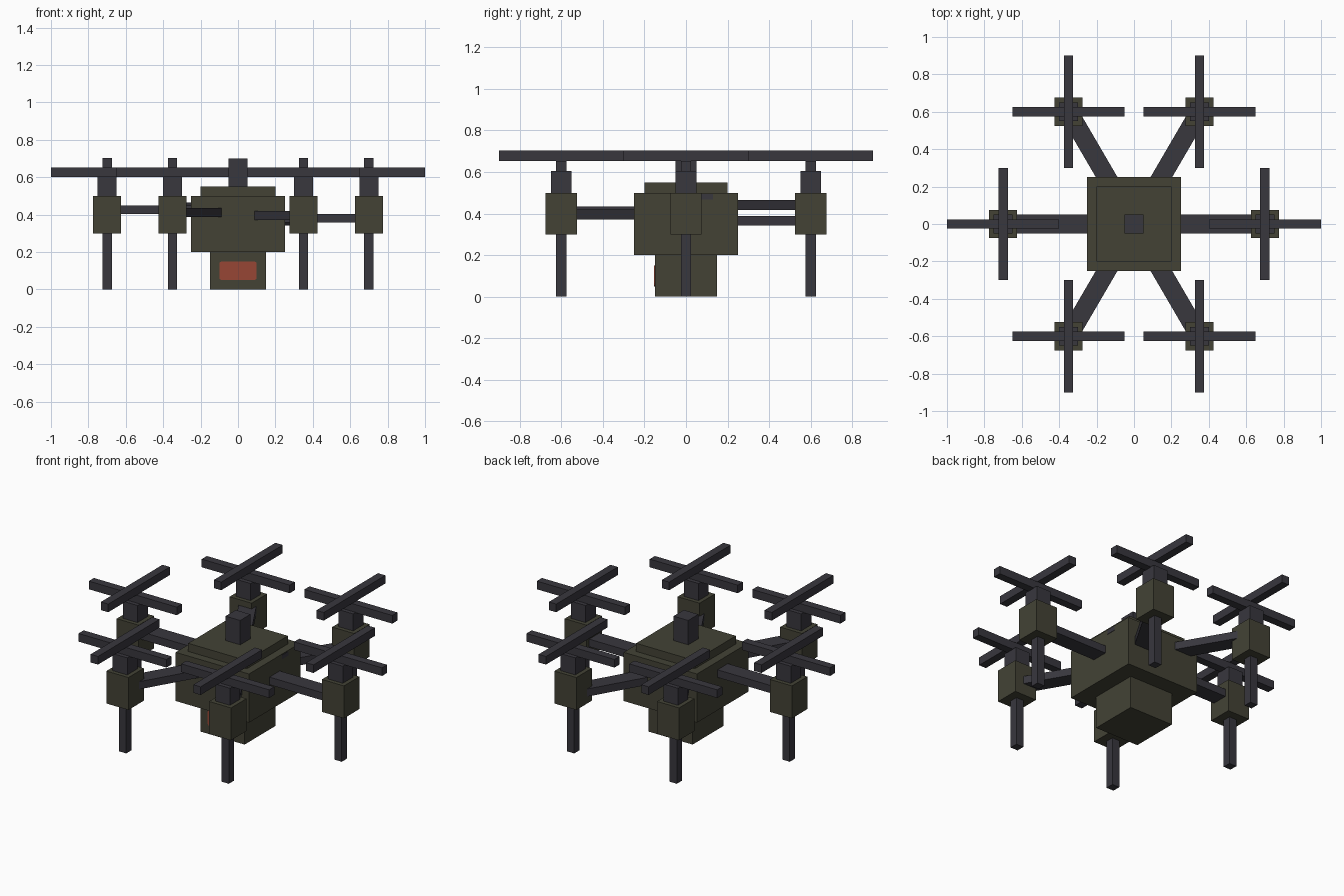
import bpy, bmesh, math
from mathutils import Matrix, Vector

if "Cube" in bpy.data.objects:
    bpy.data.objects.remove(bpy.data.objects["Cube"])


def material(name, rgb):
    m = bpy.data.materials.new(name)
    m.diffuse_color = (*rgb, 1)
    m.use_nodes = True
    m.node_tree.nodes["Principled BSDF"].inputs["Base Color"].default_value = m.diffuse_color
    return m


OLIVE = material("olive", (0.056, 0.055, 0.036))
DARK = material("dark_grey", (0.040, 0.038, 0.048))
RED = material("red", (0.31, 0.062, 0.036))


def box(name, center, size, mat, turn=0.0):
    bm = bmesh.new()
    bmesh.ops.create_cube(bm, size=1)
    bm.transform(Matrix.Diagonal((*size, 1)))
    return finish(name, bm, center, mat, turn)


def finish(name, bm, center, mat, turn=0.0):
    bm.transform(Matrix.Translation(center) @ Matrix.Rotation(turn, 4, 'Z'))
    me = bpy.data.meshes.new(name)
    bm.to_mesh(me)
    bm.free()
    me.materials.append(mat)
    ob = bpy.data.objects.new(name, me)
    bpy.context.collection.objects.link(ob)
    return ob


# Central body: hull, roof cap, belly pod and mast
box("hull", (0, 0, 0.35), (0.5, 0.5, 0.3), OLIVE)
box("roof_cap", (0, 0, 0.525), (0.4, 0.4, 0.05), OLIVE)
box("belly_pod", (0, 0, 0.1), (0.3, 0.3, 0.2), OLIVE)
box("mast", (0, 0, 0.625), (0.1, 0.1, 0.15), DARK)

# Red front panel with rounded corners
bm = bmesh.new()
bmesh.ops.create_cube(bm, size=1)
bm.transform(Matrix.Diagonal((0.2, 0.006, 0.1, 1)))
corners = [e for e in bm.edges
           if abs((e.verts[0].co - e.verts[1].co).normalized().y) > 0.9]
bmesh.ops.bevel(bm, geom=corners, offset=0.015, segments=3, profile=0.5,
                affect='EDGES')
finish("front_panel", bm, (0, -0.15, 0.1), RED)

# Small dark mark on the right side of the hull
box("side_mark", (0.25, 0.1, 0.482), (0.004, 0.06, 0.026), DARK)

# Six rotor units, ordered around the body with slightly stepped arms
hubs = [(0.35, 0.6), (0.7, 0), (0.35, -0.6),
        (-0.35, -0.6), (-0.7, 0), (-0.35, 0.6)]
for i, (x, y) in enumerate(hubs):
    n = i + 1
    angle = math.atan2(y, x)
    # Arm from inside the hull to inside the motor pod
    mid = Vector((math.cos(angle), math.sin(angle), 0)) * 0.375
    mid.z = 0.366 + 0.015 * i
    box(f"arm_{n}", mid, (0.55, 0.1, 0.047), DARK, angle)
    # Motor pod, leg, rotor shaft and crossed blades
    box(f"motor_pod_{n}", (x, y, 0.4), (0.15, 0.15, 0.2), OLIVE)
    box(f"leg_{n}", (x, y, 0.15), (0.05, 0.05, 0.3), DARK)
    box(f"rotor_shaft_{n}", (x, y, 0.5525), (0.1, 0.1, 0.105), DARK)
    box(f"lower_blade_{n}", (x, y, 0.6275), (0.6, 0.05, 0.05), DARK)
    box(f"upper_blade_{n}", (x, y, 0.6775), (0.05, 0.6, 0.05), DARK)
